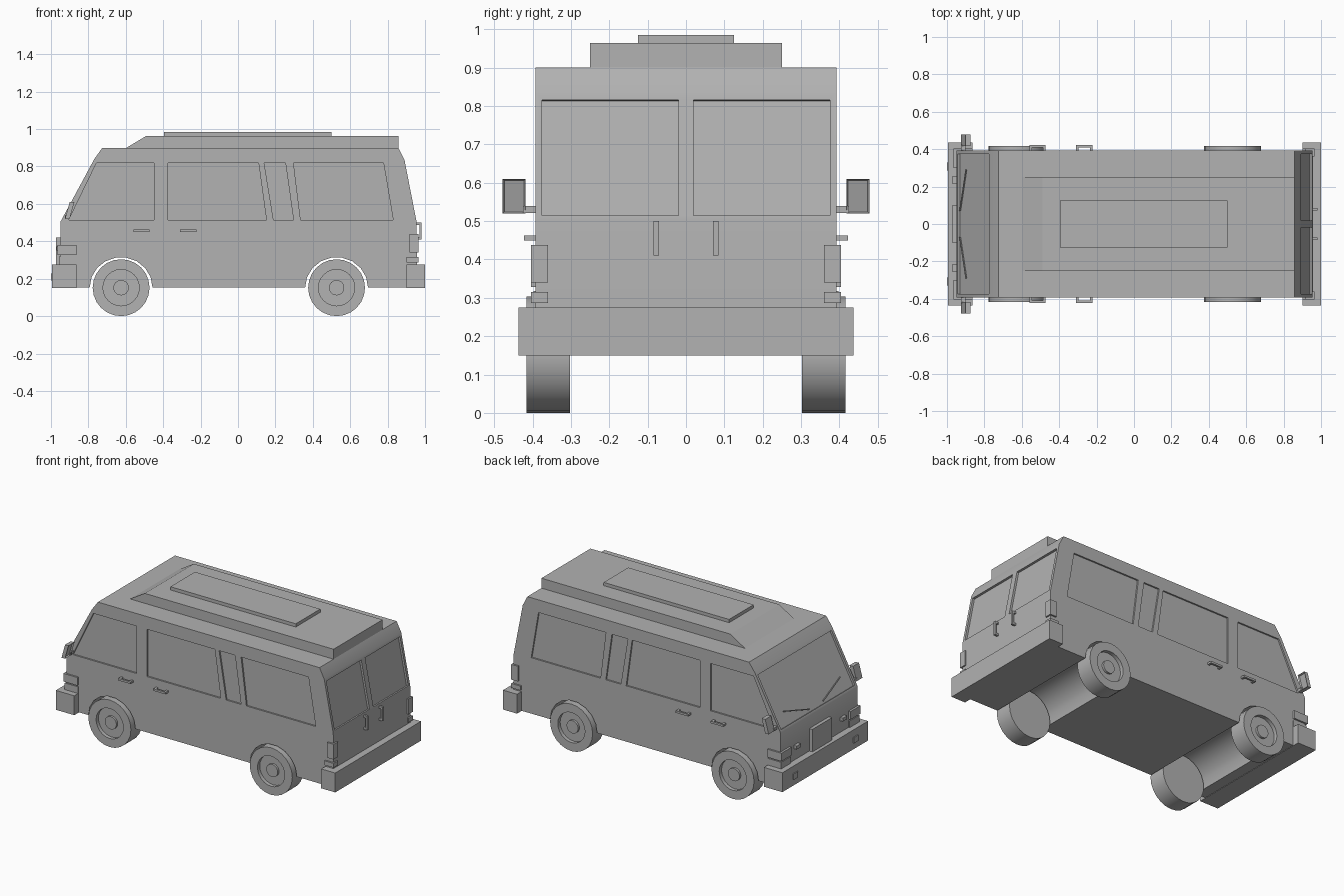
import bpy, bmesh, math
from mathutils import Vector

if "Cube" in bpy.data.objects:
    bpy.data.objects.remove(bpy.data.objects["Cube"])

paint = bpy.data.materials.new("dark_grey")
paint.diffuse_color = (0.445, 0.445, 0.445, 1)
paint.use_nodes = True
paint.node_tree.nodes["Principled BSDF"].inputs["Base Color"].default_value = paint.diffuse_color


def finish(bm, name):
    bmesh.ops.recalc_face_normals(bm, faces=bm.faces)
    me = bpy.data.meshes.new(name)
    bm.to_mesh(me)
    bm.free()
    me.materials.append(paint)
    ob = bpy.data.objects.new(name, me)
    bpy.context.collection.objects.link(ob)
    return ob


def smooth(ob):
    bpy.ops.object.select_all(action="DESELECT")
    ob.select_set(True)
    bpy.context.view_layer.objects.active = ob
    bpy.ops.object.shade_smooth_by_angle(angle=math.radians(30))


def add_prism(bm, pts, y0, y1):
    """x-z outline extruded across y"""
    a = [bm.verts.new((x, y0, z)) for x, z in pts]
    b = [bm.verts.new((x, y1, z)) for x, z in pts]
    bm.faces.new(a)
    bm.faces.new(b[::-1])
    n = len(pts)
    for i in range(n):
        j = (i + 1) % n
        bm.faces.new((a[i], b[i], b[j], a[j]))


def prism(name, pts, y0, y1):
    bm = bmesh.new()
    add_prism(bm, pts, y0, y1)
    return finish(bm, name)


def boxes(name, *spans):
    """one object from (x0, x1, y0, y1, z0, z1) blocks"""
    bm = bmesh.new()
    for x0, x1, y0, y1, z0, z1 in spans:
        add_prism(bm, [(x0, z0), (x1, z0), (x1, z1), (x0, z1)], y0, y1)
    return finish(bm, name)


W = 0.393
WHEEL_X = (-0.625, 0.527)

# body shell with wheel arch tunnels in the outline
outline = [(-0.95, 0.152)]
for wx in WHEEL_X:
    for i in range(10):
        a = math.pi * (1 - i / 9)
        outline.append((wx + 0.168 * math.cos(a), 0.153 + 0.162 * math.sin(a)))
outline += [(0.957, 0.152), (0.955, 0.503), (0.89, 0.836), (0.857, 0.9),
            (-0.725, 0.9), (-0.767, 0.842), (-0.95, 0.503)]
body = prism("body", outline, -W, W)

# window recesses
side_windows = [
    [(-0.905, 0.513), (-0.45, 0.513), (-0.45, 0.818), (-0.757, 0.818)],
    [(-0.375, 0.513), (0.152, 0.513), (0.11, 0.818), (-0.375, 0.818)],
    [(0.19, 0.513), (0.297, 0.513), (0.254, 0.818), (0.14, 0.818)],
    [(0.335, 0.513), (0.83, 0.513), (0.778, 0.818), (0.297, 0.818)],
]
bm = bmesh.new()
for win in side_windows:
    for s in (-1, 1):
        add_prism(bm, win, *sorted((s * (W - 0.01), s * (W + 0.05))))


def slope_cut(p, q, t0, t1, y0, y1, out):
    """recess sunk below the sloped line p-q"""
    p, q = Vector(p), Vector(q)
    d = (q - p).normalized()
    n = Vector((-d.y, d.x)) * out
    a, b = p.lerp(q, t0), p.lerp(q, t1)
    add_prism(bm, [a - n * 0.013, b - n * 0.013, b + n * 0.03, a + n * 0.03], y0, y1)


slope_cut((-0.95, 0.503), (-0.767, 0.842), 0.04, 0.95, -0.375, 0.375, 1)
for y0, y1 in ((-0.375, -0.02), (0.02, 0.375)):
    slope_cut((0.955, 0.503), (0.89, 0.836), 0.035, 0.94, y0, y1, -1)
cutter = finish(bm, "window_cutter")
cutter.hide_render = True
mod = body.modifiers.new("windows", "BOOLEAN")
mod.object = cutter
mod.operation = "DIFFERENCE"
mod.solver = "EXACT"
bpy.context.view_layer.objects.active = body
bpy.ops.object.modifier_apply(modifier=mod.name)
bpy.data.objects.remove(cutter)
smooth(body)

# raised roof and roof panel
prism("raised_roof", [(-0.596, 0.895), (0.857, 0.895), (0.857, 0.964),
                      (-0.49, 0.964), (-0.596, 0.9)], -0.25, 0.25)
boxes("roof_panel", (-0.395, 0.5, -0.125, 0.125, 0.955, 0.985))

# bumpers, front plate
boxes("front_bumper", (-0.994, -0.863, -0.437, 0.437, 0.15, 0.275))
boxes("rear_bumper", (0.9, 1.0, -0.437, 0.437, 0.15, 0.275))
boxes("front_panel", (-0.972, -0.94, -0.1, 0.1, 0.272, 0.42))


def wheel(name, wx, s):
    """lathed wheel: (radius, |y|) from inner face to hub"""
    prof = [(0.152, 0.303), (0.152, 0.416), (0.097, 0.416),
            (0.097, 0.392), (0.041, 0.392), (0.041, 0.406)]
    n = 24
    bm = bmesh.new()
    rings = [[bm.verts.new((wx + r * math.cos(2 * math.pi * i / n), s * y,
                            0.152 + r * math.sin(2 * math.pi * i / n)))
              for i in range(n)] for r, y in prof]
    for a, b in zip(rings, rings[1:]):
        for i in range(n):
            j = (i + 1) % n
            bm.faces.new((a[i], a[j], b[j], b[i]))
    bm.faces.new(rings[0])
    bm.faces.new(rings[-1])
    smooth(finish(bm, name))


for s, side in ((-1, "right"), (1, "left")):
    def sbox(name, *spans):
        boxes(name + "_" + side, *[(x0, x1, *sorted((s * y0, s * y1)), z0, z1)
                                   for x0, x1, y0, y1, z0, z1 in spans])

    for wx, end in zip(WHEEL_X, ("front", "rear")):
        wheel(f"{end}_wheel_{side}", wx, s)

    # side door handles
    for hx, nm in ((-0.56, "front_door"), (-0.31, "side_door")):
        sbox(nm + "_handle",
             (hx, hx + 0.014, W - 0.01, 0.422, 0.45, 0.463),
             (hx + 0.074, hx + 0.088, W - 0.01, 0.422, 0.45, 0.463),
             (hx + 0.014, hx + 0.074, 0.41, 0.422, 0.45, 0.463))
    # rear door handles
    sbox("rear_door_handle",
         (0.94, 0.982, 0.071, 0.085, 0.41, 0.423),
         (0.94, 0.982, 0.071, 0.085, 0.487, 0.5),
         (0.97, 0.982, 0.071, 0.085, 0.423, 0.487))

    # lamps
    sbox("tail_lamp", (0.918, 0.965, 0.36, 0.404, 0.34, 0.438))
    sbox("rear_reflector", (0.9, 0.965, 0.36, 0.404, 0.287, 0.315))
    sbox("headlamp", (-0.964, -0.863, 0.3, 0.404, 0.328, 0.38))
    sbox("front_indicator", (-0.958, -0.863, 0.3, 0.398, 0.272, 0.318))
    sbox("front_marker", (-0.97, -0.945, 0.215, 0.257, 0.35, 0.372))
    sbox("fog_lamp", (-1.0, -0.985, 0.285, 0.33, 0.19, 0.228))

    # wing mirror with sunken glass facing rearward
    bm = bmesh.new()
    add_prism(bm, [(-0.925, 0.52), (-0.9, 0.52), (-0.875, 0.61), (-0.9, 0.61)],
              *sorted((s * 0.418, s * 0.478)))
    bmesh.ops.recalc_face_normals(bm, faces=bm.faces)
    glass = max(bm.faces, key=lambda f: f.normal.x)
    bmesh.ops.inset_region(bm, faces=[glass], thickness=0.006, depth=0)
    bmesh.ops.translate(bm, verts=glass.verts, vec=(-0.01, 0, 0))
    finish(bm, "wing_mirror_" + side)
    sbox("mirror_arm", (-0.925, -0.9, W - 0.015, 0.425, 0.521, 0.54))

    # wiper: thin bar lying just above the windscreen
    bm = bmesh.new()
    n = Vector((-0.88, 0, 0.475))
    a = Vector((-0.935, s * 0.07, 0.531)) - n * 0.008
    b = Vector((-0.902, s * 0.29, 0.592)) - n * 0.008
    w = (b - a).cross(n).normalized() * 0.003
    lo = [bm.verts.new(p) for p in (a - w, a + w, b + w, b - w)]
    hi = [bm.verts.new(v.co + n * 0.006) for v in lo]
    bm.faces.new(lo)
    bm.faces.new(hi)
    for i in range(4):
        j = (i + 1) % 4
        bm.faces.new((lo[i], lo[j], hi[j], hi[i]))
    finish(bm, "wiper_" + side)
